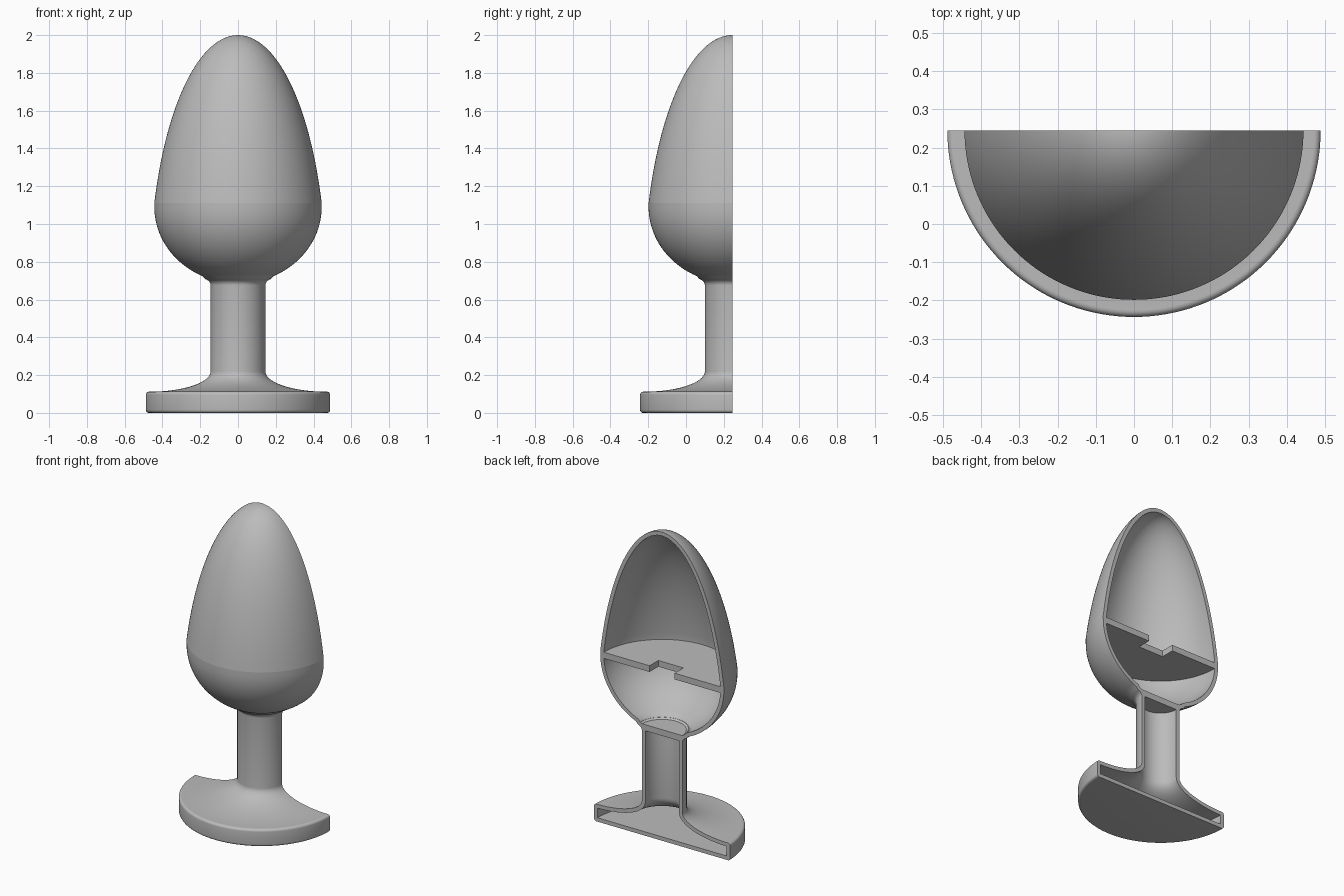
import bpy, bmesh, math
from mathutils import Vector

if "Cube" in bpy.data.objects:
    bpy.data.objects.remove(bpy.data.objects["Cube"], do_unlink=True)

AXIS_Y = 0.245      # cut plane, holding the axis of revolution
WALL = 0.025
SEAM_Z = 1.11       # crease between the tapered dome and the round bowl
STEPS = 72

grey = bpy.data.materials.new("plain grey")
grey.use_nodes = True
grey.diffuse_color = (0.5, 0.5, 0.5, 1)
grey.node_tree.nodes["Principled BSDF"].inputs["Base Color"].default_value = (0.5, 0.5, 0.5, 1)


def finish(bm, name):
    bmesh.ops.remove_doubles(bm, verts=bm.verts, dist=1e-5)
    bmesh.ops.recalc_face_normals(bm, faces=bm.faces)
    mesh = bpy.data.meshes.new(name)
    bm.to_mesh(mesh)
    bm.free()
    mesh.materials.append(grey)
    obj = bpy.data.objects.new(name, mesh)
    bpy.context.collection.objects.link(obj)
    bpy.ops.object.select_all(action="DESELECT")
    obj.select_set(True)
    bpy.context.view_layer.objects.active = obj
    bpy.ops.object.shade_smooth_by_angle(angle=math.radians(30))
    return obj


def half_revolve(section, name):
    """Sweep a closed (radius, z) section half a turn round the front, with end caps."""
    bm = bmesh.new()
    rings = []
    for i in range(STEPS + 1):
        a = math.pi * i / STEPS
        rings.append([bm.verts.new((r * math.cos(a), AXIS_Y - r * math.sin(a), z))
                      for r, z in section])
    n = len(section)
    for a, b in zip(rings, rings[1:]):
        for j in range(n):
            k = (j + 1) % n
            if section[j][0] > 0 or section[k][0] > 0:
                bm.faces.new((a[j], a[k], b[k], b[j]))
    bm.faces.new(rings[0])
    bm.faces.new(rings[-1])
    for e in bm.edges:
        if all(abs(v.co.z - SEAM_Z) < 1e-4 for v in e.verts):
            e.smooth = False
    return finish(bm, name)


def arc(cr, cz, ar, az, start, end, steps):
    """Elliptical arc of (radius, z) points, angles in degrees."""
    return [(max(0, cr + ar * math.cos(t)), cz + az * math.sin(t))
            for t in (math.radians(start + (end - start) * i / steps)
                      for i in range(steps + 1))]


def inset(points, d):
    """Shift a top-to-bottom outline inwards by d."""
    result = []
    for i, (r, z) in enumerate(points):
        a = Vector(points[max(i - 1, 0)])
        b = Vector(points[min(i + 1, len(points) - 1)])
        t = (b - a).normalized()
        result.append((0 if r < 1e-6 else max(0, r + t.y * d), z - t.x * d))
    return result


# Outline of dome, bowl, neck, stem and flared foot
seam_angle = math.degrees(math.asin((SEAM_Z - 0.7) / 1.3))
dome = arc(0, 0.7, 0.467, 1.3, 90, seam_angle, 32)
bowl = arc(0, 1.09, 0.443, 0.404, 0, -65, 20)
neck = arc(0.19, 0.675, 0.045, 0.036, 110, 180, 6)
flare = arc(0.47, 0.22, 0.325, 0.108, 180, 270, 20)
outline = dome + bowl + neck + flare

# Rounded edge of the foot disc
rim = arc(0.472, 0.096, 0.016, 0.016, 90, 0, 5) + arc(0.472, 0.016, 0.016, 0.016, 0, -90, 5)

# Hollow shell with a closed floor
inner = inset(outline, WALL)
inner[0] = (0, 2 - WALL)
inner[-1] = (0.488 - WALL, 0.112 - WALL)
cavity = [(0, WALL), (0.488 - WALL, WALL)] + inner[::-1]
half_revolve(outline + rim + [(0, 0)] + cavity, "half_shell")

# Plate closing the top of the stem
half_revolve([(0, 0.68), (0.135, 0.68), (0.165, 0.72), (0, 0.72)], "stem_cap")

# Half-round shelf inside the body, notched in the middle of its straight edge
bm = bmesh.new()
radius, notch_half, notch_depth = 0.428, 0.09, 0.09
plan = [(radius * math.cos(math.pi * i / STEPS), AXIS_Y - radius * math.sin(math.pi * i / STEPS))
        for i in range(STEPS + 1)]
plan += [(-notch_half, AXIS_Y), (-notch_half, AXIS_Y - notch_depth),
         (notch_half, AXIS_Y - notch_depth), (notch_half, AXIS_Y)]
face = bm.faces.new([bm.verts.new((x, y, 1.07)) for x, y in plan])
lifted = bmesh.ops.extrude_face_region(bm, geom=[face], use_keep_orig=True)
bmesh.ops.translate(bm, vec=(0, 0, 0.04),
                    verts=[g for g in lifted["geom"] if isinstance(g, bmesh.types.BMVert)])
finish(bm, "notched_shelf")
